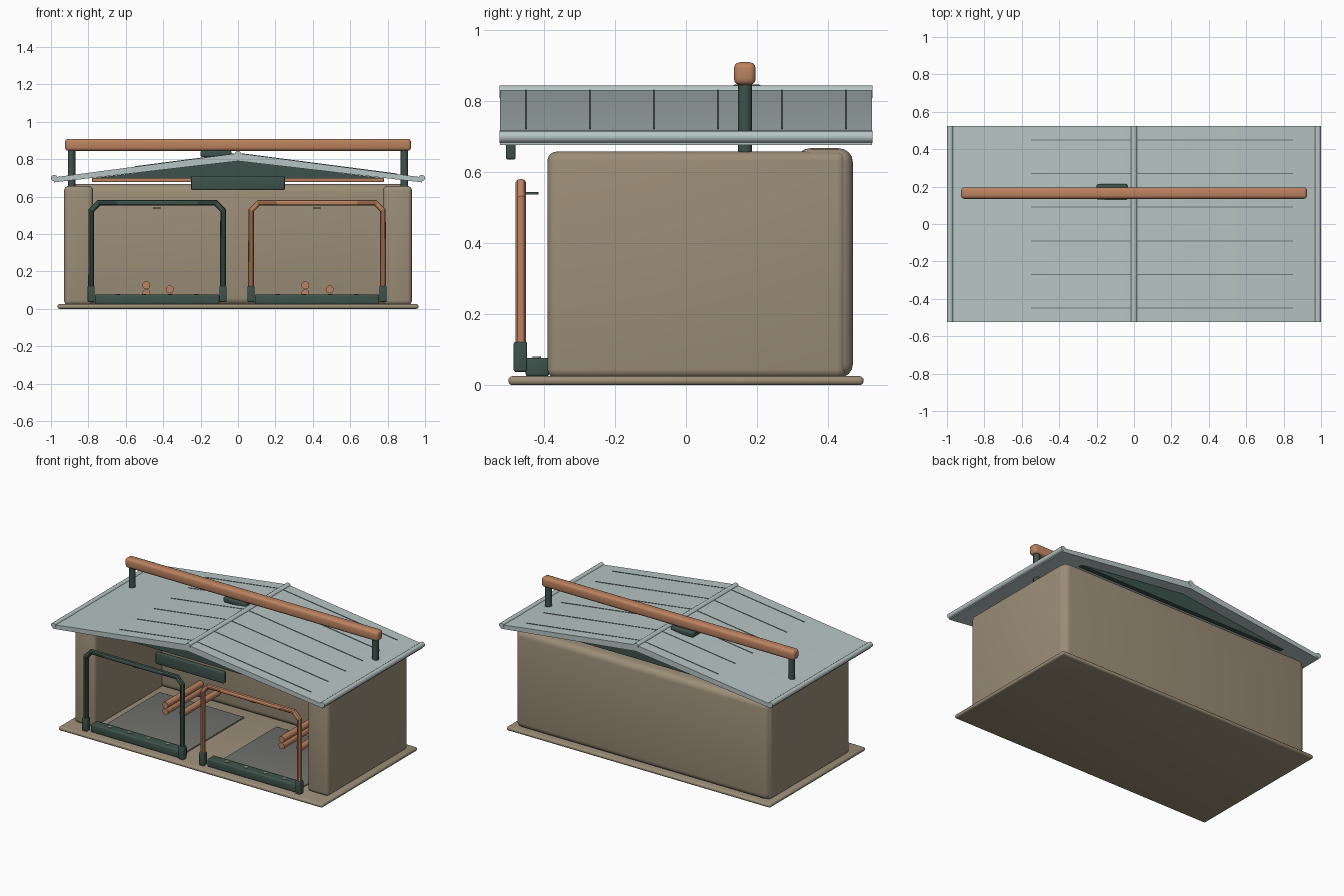
import bpy
import math
from mathutils import Vector

if "Cube" in bpy.data.objects:
    bpy.data.objects.remove(bpy.data.objects["Cube"])


def material(name, rgb):
    m = bpy.data.materials.new(name)
    m.use_nodes = True
    color = (*rgb, 1)
    m.diffuse_color = color
    m.node_tree.nodes["Principled BSDF"].inputs["Base Color"].default_value = color
    return m


TAN = material("warm_tan", (0.33, 0.27, 0.185))
COPPER = material("copper", (0.50, 0.225, 0.115))
GREEN = material("dark_green", (0.047, 0.085, 0.07))
ROOF = material("pale_blue_grey", (0.47, 0.56, 0.55))
SEAM = material("seam_grey", (0.16, 0.21, 0.20))
PAD = material("floor_grey", (0.16, 0.165, 0.15))


def finish(ob, name, mat):
    ob.name = name
    ob.data.materials.clear()
    ob.data.materials.append(mat)
    bpy.ops.object.select_all(action="DESELECT")
    ob.select_set(True)
    bpy.context.view_layer.objects.active = ob
    bpy.ops.object.shade_smooth_by_angle(angle=math.radians(35))
    return ob


def box(name, x, y, z, mat, bevel=0.0, segments=3):
    """Box from (min, max) ranges on each axis, with optional round edges."""
    ranges = (x, y, z)
    bpy.ops.mesh.primitive_cube_add(size=1, location=[sum(r) / 2 for r in ranges])
    ob = bpy.context.object
    ob.scale = [r[1] - r[0] for r in ranges]
    bpy.ops.object.transform_apply(location=False, rotation=False, scale=True)
    if bevel:
        mod = ob.modifiers.new("round_edges", "BEVEL")
        mod.width, mod.segments = bevel, segments
        bpy.ops.object.modifier_apply(modifier=mod.name)
    return finish(ob, name, mat)


def rod(name, a, b, radius, mat, sides=16):
    a, b = Vector(a), Vector(b)
    bpy.ops.mesh.primitive_cylinder_add(vertices=sides, radius=radius,
                                        depth=(b - a).length, location=(a + b) / 2)
    ob = bpy.context.object
    ob.rotation_euler = (b - a).to_track_quat("Z", "Y").to_euler()
    return finish(ob, name, mat)


def prism(name, outline, y0, y1, mat):
    """Extrude an x-z outline along y."""
    n = len(outline)
    verts = [(x, y, z) for y in (y0, y1) for x, z in outline]
    faces = [list(range(n)), list(range(2 * n - 1, n - 1, -1))]
    faces += [[i, i + n, (i + 1) % n + n, (i + 1) % n] for i in range(n)]
    mesh = bpy.data.meshes.new(name)
    mesh.from_pydata(verts, [], faces)
    ob = bpy.data.objects.new(name, mesh)
    bpy.context.collection.objects.link(ob)
    return finish(ob, name, mat)


def tube(name, points, radius, mat):
    curve = bpy.data.curves.new(name, "CURVE")
    curve.dimensions = "3D"
    curve.bevel_depth, curve.bevel_resolution = radius, 3
    curve.use_fill_caps = True
    line = curve.splines.new("POLY")
    line.points.add(len(points) - 1)
    for p, co in zip(line.points, points):
        p.co = (*co, 1)
    ob = bpy.data.objects.new(name, curve)
    bpy.context.collection.objects.link(ob)
    bpy.ops.object.select_all(action="DESELECT")
    ob.select_set(True)
    bpy.context.view_layer.objects.active = ob
    bpy.ops.object.convert(target="MESH")
    return finish(bpy.context.object, name, mat)


# Base and open-fronted shell
box("base_plate", (-0.965, 0.965), (-0.5, 0.5), (0, 0.025), TAN, 0.011)
box("back_wall", (-0.925, 0.925), (0.31, 0.47), (0.02, 0.667), TAN, 0.04, 4)
for side, s in (("left", 1), ("right", -1)):
    box(side + "_wall", sorted((s * 0.775, s * 0.93)), (-0.39, 0.45), (0.02, 0.657),
        TAN, 0.025, 4)

# Roof slab, gables, ridge and eave rods
SLOPE = 0.13
roof_top = [(-0.985, 0.703), (0, 0.832), (0.985, 0.703)]
roof_low = [(0.985, 0.676), (0, 0.79), (-0.985, 0.676)]
prism("roof", roof_top + roof_low, -0.523, 0.523, ROOF)
rod("ridge_cap", (0, -0.525, 0.826), (0, 0.525, 0.826), 0.018, ROOF)
for side, s in (("left", 1), ("right", -1)):
    rod(side + "_eave_rod", (s * 0.983, -0.525, 0.699), (s * 0.983, 0.525, 0.699),
        0.017, ROOF)
for end, y in (("front", -0.43), ("back", 0.43)):
    prism(end + "_gable", [(-0.78, 0.698), (0, 0.793), (0.78, 0.698)],
          y - 0.015, y + 0.015, GREEN)

# Thin seams lying on both roof slopes
for i in range(6):
    y = -0.45 + 0.18 * i
    for side, x0, x1 in (("left", 0.02, 0.85), ("right", -0.55, -0.02)):
        z0, z1 = (0.832 - SLOPE * abs(x) for x in (x0, x1))
        prism(f"{side}_roof_seam_{i + 1}",
              [(x0, z0 - 0.004), (x1, z1 - 0.004), (x1, z1 + 0.002), (x0, z0 + 0.002)],
              y - 0.003, y + 0.003, SEAM)

# Beam and header plate under the front of the roof
box("front_beam", (-0.78, 0.78), (-0.40, -0.37), (0.677, 0.70), COPPER, 0.006)
box("header_plate", (-0.25, 0.25), (-0.507, -0.48), (0.635, 0.71), GREEN, 0.006)

# Carrying rail above the roof
box("top_rail", (-0.925, 0.925), (0.135, 0.196), (0.845, 0.909), COPPER, 0.017)
for side, x in (("left", 0.89), ("right", -0.89)):
    rod(side + "_rail_post", (x, 0.166, 0.655), (x, 0.166, 0.855), 0.02, GREEN)
box("rail_bracket", (-0.2, -0.035), (0.13, 0.213), (0.812, 0.846), GREEN, 0.008)

# Two stalls, each with a gate frame, sill, floor pad and stacked rods
stalls = (("right", -0.785, -0.08, GREEN, (-0.49, -0.365)),
          ("left", 0.07, 0.775, COPPER, (0.36, 0.49)))
for side, x0, x1, frame_mat, (pair_x, single_x) in stalls:
    mid, y, cut = (x0 + x1) / 2, -0.465, 0.04
    path = [(x0, 0.04), (x0, 0.566 - cut), (x0 + cut, 0.566),
            (x1 - cut, 0.566), (x1, 0.566 - cut), (x1, 0.04)]
    tube(side + "_gate_frame", [(x, y, z) for x, z in path], 0.016, frame_mat)
    for n, x in enumerate((x0, x1), 1):
        box(f"{side}_gate_socket_{n}", (x - 0.019, x + 0.019), (-0.485, -0.447),
            (0.037, 0.122), GREEN, 0.006)
    box(side + "_gate_latch", (mid - 0.022, mid + 0.022), (-0.45, -0.415),
        (0.537, 0.543), GREEN)
    box(side + "_sill", (x0 + 0.02, x1 - 0.02), (-0.452, -0.385), (0.024, 0.077),
        GREEN, 0.009)
    for n in range(4):
        x = mid + (n - 1.5) * 0.14
        rod(f"{side}_sill_stud_{n + 1}", (x, -0.42, 0.074), (x, -0.42, 0.080), 0.012, TAN)
    box(side + "_floor_pad", (mid - 0.31, mid + 0.31), (-0.37, 0.24), (0.02, 0.033),
        PAD, 0.004)
    for n, (x, z) in enumerate(((pair_x, 0.126), (pair_x, 0.084), (single_x, 0.104)), 1):
        rod(f"{side}_stall_rod_{n}", (x, -0.06, z), (x, 0.32, z), 0.021, COPPER)
